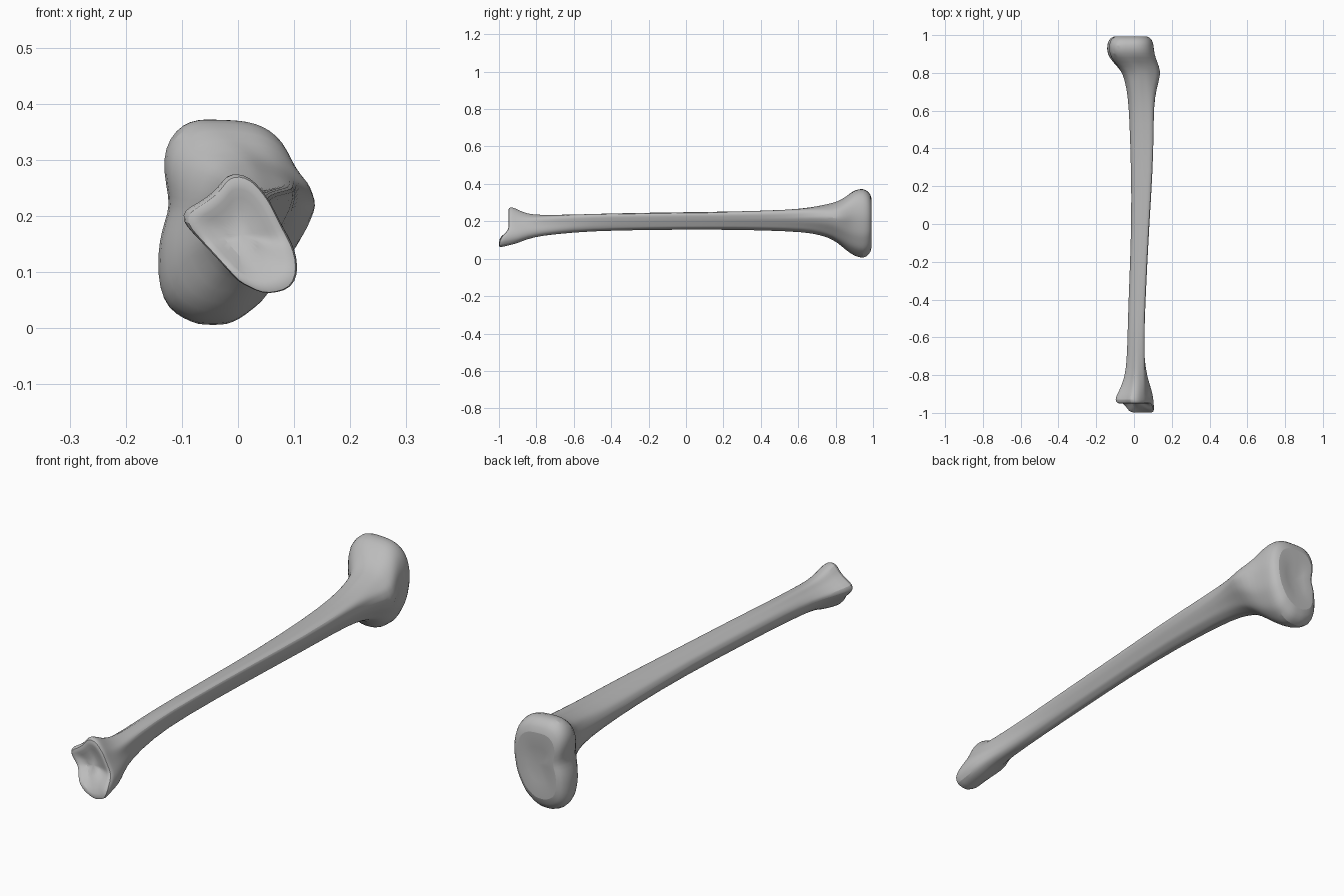
import bpy, bmesh, math
from mathutils import Vector

if "Cube" in bpy.data.objects:
    bpy.data.objects.remove(bpy.data.objects["Cube"], do_unlink=True)

SIDES = 32

# Cross-section outlines in (x, z), counter-clockwise
ankle_outline = [(.11, .07), (.107, .13), (.08, .18), (.055, .23), (.025, .268),
                 (-.015, .282), (-.04, .245), (-.085, .212), (-.11, .205),
                 (-.1, .183), (-.05, .13), (0, .075), (.05, .05), (.09, .06)]
shaft_outline = [(1, .9), (.9, 1), (.5, .96), (.1, .8), (0, .6), (.05, .35),
                 (.25, .08), (.5, 0), (.72, .15), (.9, .55)]
tubercle_outline = [(1, .6), (.93, .78), (.7, .93), (.4, 1), (.12, .93), (0, .65),
                    (.03, .3), (.2, .05), (.4, 0), (.65, .1), (.9, .4)]
knee_outline = [(.105, .22), (.1, .28), (.085, .325), (.045, .362), (0, .37), (-.08, .372),
                (-.115, .355), (-.135, .31), (-.133, .27), (-.12, .22), (-.14, .16),
                (-.145, .08), (-.13, .035), (-.08, .003), (-.01, .003), (.05, .05), (.09, .13)]


def radial_profile(outline):
    """Resample an outline at even angles, scaled to a box from -1 to 1."""
    lows = [min(p[i] for p in outline) for i in (0, 1)]
    highs = [max(p[i] for p in outline) for i in (0, 1)]
    pts = [Vector([2 * (p[i] - lows[i]) / (highs[i] - lows[i]) - 1 for i in (0, 1)])
           for p in outline]
    result = []
    for step in range(SIDES):
        angle = math.tau * step / SIDES
        ray = Vector((math.cos(angle), math.sin(angle)))
        best = 0
        for start, end in zip(pts, pts[1:] + pts[:1]):
            edge = end - start
            cross = ray.x * edge.y - ray.y * edge.x
            if abs(cross) < 1e-9:
                continue
            reach = (start.x * edge.y - start.y * edge.x) / cross
            along = (start.x * ray.y - start.y * ray.x) / cross
            if -1e-6 <= along <= 1 + 1e-6 and reach > best:
                best = reach
        result.append(ray * best)
    return result


profiles = [radial_profile(outline) for outline in
            (ankle_outline, shaft_outline, tubercle_outline, knee_outline)]

# Stations along the bone: y, x low, x high, z low, z high, profile blend
stations = [
    (-.95, -.1, .108, .055, .278, 0),
    (-.93, -.112, .108, .06, .284, 0),
    (-.9, -.098, .102, .078, .268, 0),
    (-.85, -.07, .09, .1, .243, .2),
    (-.77, -.043, .072, .115, .237, .5),
    (-.6, -.036, .06, .138, .24, .8),
    (-.4, -.03, .064, .15, .244, 1),
    (0, -.013, .084, .155, .25, 1),
    (.3, -.017, .105, .153, .254, 1),
    (.55, -.025, .11, .145, .265, 1.2),
    (.68, -.034, .117, .134, .28, 1.6),
    (.76, -.05, .135, .112, .294, 2),
    (.81, -.07, .145, .085, .306, 2.1),
    (.86, -.12, .124, .04, .335, 2.6),
    (.9, -.145, .109, .015, .37, 3),
    (.95, -.146, .105, 0, .376, 3),
    (.975, -.135, .097, .02, .36, 3),
]


def malleolus_push(z):
    """How far the low corner of the ankle end projects forward."""
    t = max(0, min(1, (.16 - z) / .06))
    return .05 * t * t * (3 - 2 * t)


def station_points(station, scale=1, shift=0):
    y, x0, x1, z0, z1, blend = station
    lower = min(int(blend), len(profiles) - 2)
    points = []
    for a, b in zip(profiles[lower], profiles[lower + 1]):
        p = a.lerp(b, blend - lower) * scale
        x = (x0 + x1) / 2 + p.x * (x1 - x0) / 2
        z = (z0 + z1) / 2 + p.y * (z1 - z0) / 2
        push = malleolus_push(z) if y < -.92 else 0
        points.append((x, y + shift - push, z))
    return points


# Rings from the ankle socket, along the shaft, to the knee plateau
first, last = stations[0], stations[-1]
rings = [station_points(first, .45, .012), station_points(first, .8, 0)]
rings += [station_points(s) for s in stations]
rings += [station_points(last, .82, .022), station_points(last, .4, .012)]

bm = bmesh.new()
loops = [[bm.verts.new(p) for p in ring] for ring in rings]
for near, far in zip(loops, loops[1:]):
    for i in range(SIDES):
        j = (i + 1) % SIDES
        bm.faces.new((near[i], near[j], far[j], far[i]))

# Close both ends with shallow hollows
for loop, depth in ((loops[0], .006), (loops[-1], -.003)):
    middle = sum((v.co for v in loop), Vector()) / SIDES
    hub = bm.verts.new(middle + Vector((0, depth, 0)))
    for i in range(SIDES):
        bm.faces.new((loop[i], loop[(i + 1) % SIDES], hub))
bmesh.ops.recalc_face_normals(bm, faces=bm.faces[:])

mesh = bpy.data.meshes.new("shin_bone")
bm.to_mesh(mesh)
bm.free()
bone = bpy.data.objects.new("shin_bone", mesh)
bpy.context.collection.objects.link(bone)

# Plain grey bone colour
grey = bpy.data.materials.new("bone_grey")
grey.use_nodes = True
colour = (.5, .5, .5, 1)
grey.diffuse_color = colour
grey.node_tree.nodes["Principled BSDF"].inputs["Base Color"].default_value = colour
mesh.materials.append(grey)

# Soft surface with sharp rims kept
smooth = bone.modifiers.new("rounding", "SUBSURF")
smooth.levels = smooth.render_levels = 1
bpy.context.view_layer.objects.active = bone
bone.select_set(True)
bpy.ops.object.shade_smooth_by_angle(angle=math.radians(40))
